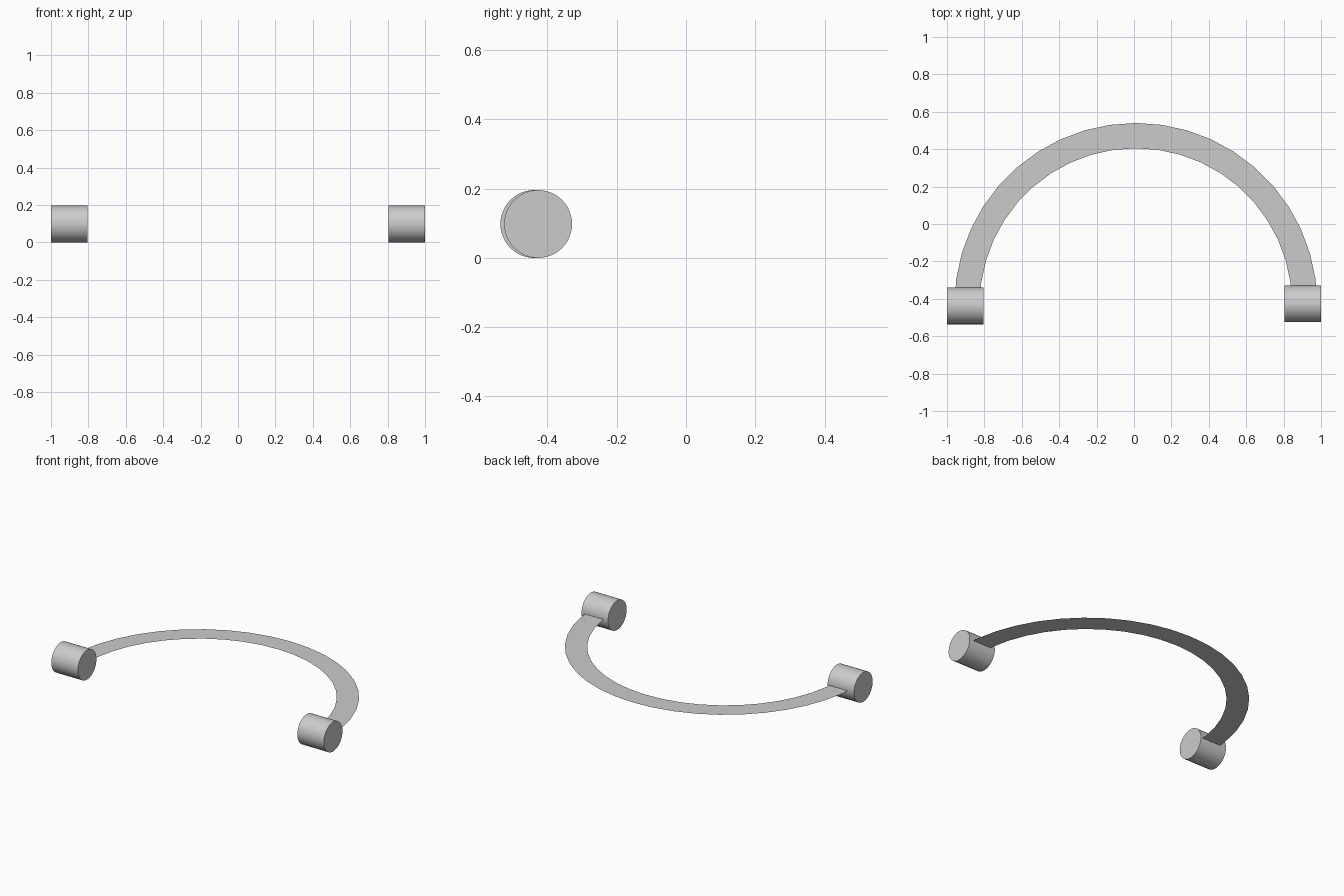
import bpy, bmesh, math
from mathutils import Matrix

cube = bpy.data.objects.get("Cube")
if cube:
    bpy.data.objects.remove(cube)

grey = bpy.data.materials.new("light_grey")
grey.use_nodes = True
colour = (0.6, 0.6, 0.6, 1)
grey.diffuse_color = colour
grey.node_tree.nodes["Principled BSDF"].inputs["Base Color"].default_value = colour

RADIUS = 0.098


def add_object(name, bm):
    mesh = bpy.data.meshes.new(name)
    bm.to_mesh(mesh)
    bm.free()
    mesh.materials.append(grey)
    obj = bpy.data.objects.new(name, mesh)
    bpy.context.collection.objects.link(obj)
    return obj


# Cylindrical end pads, lying along x
def end_pad(name, x, y):
    bm = bmesh.new()
    bmesh.ops.create_cone(bm, cap_ends=True, segments=48, radius1=RADIUS, radius2=RADIUS,
                          depth=0.195, matrix=Matrix.Rotation(math.pi / 2, 4, "Y"))
    obj = add_object(name, bm)
    obj.location = (x, y, RADIUS)
    bpy.ops.object.select_all(action="DESELECT")
    obj.select_set(True)
    bpy.context.view_layer.objects.active = obj
    bpy.ops.object.shade_smooth_by_angle(angle=math.radians(40))


end_pad("left_pad", 0.9025, -0.427)
end_pad("right_pad", -0.9025, -0.438)

# Flat half-ring band joining the pads
bm = bmesh.new()
STEPS = 22
rows = []
for i in range(STEPS + 1):
    a = math.pi * i / STEPS
    rows.append([bm.verts.new((0.01 + r * math.cos(a), -0.43 + r * math.sin(a), RADIUS))
                 for r in (0.835, 0.97)])
for (a, b), (c, d) in zip(rows, rows[1:]):
    bm.faces.new((a, b, d, c))
add_object("band", bm)
